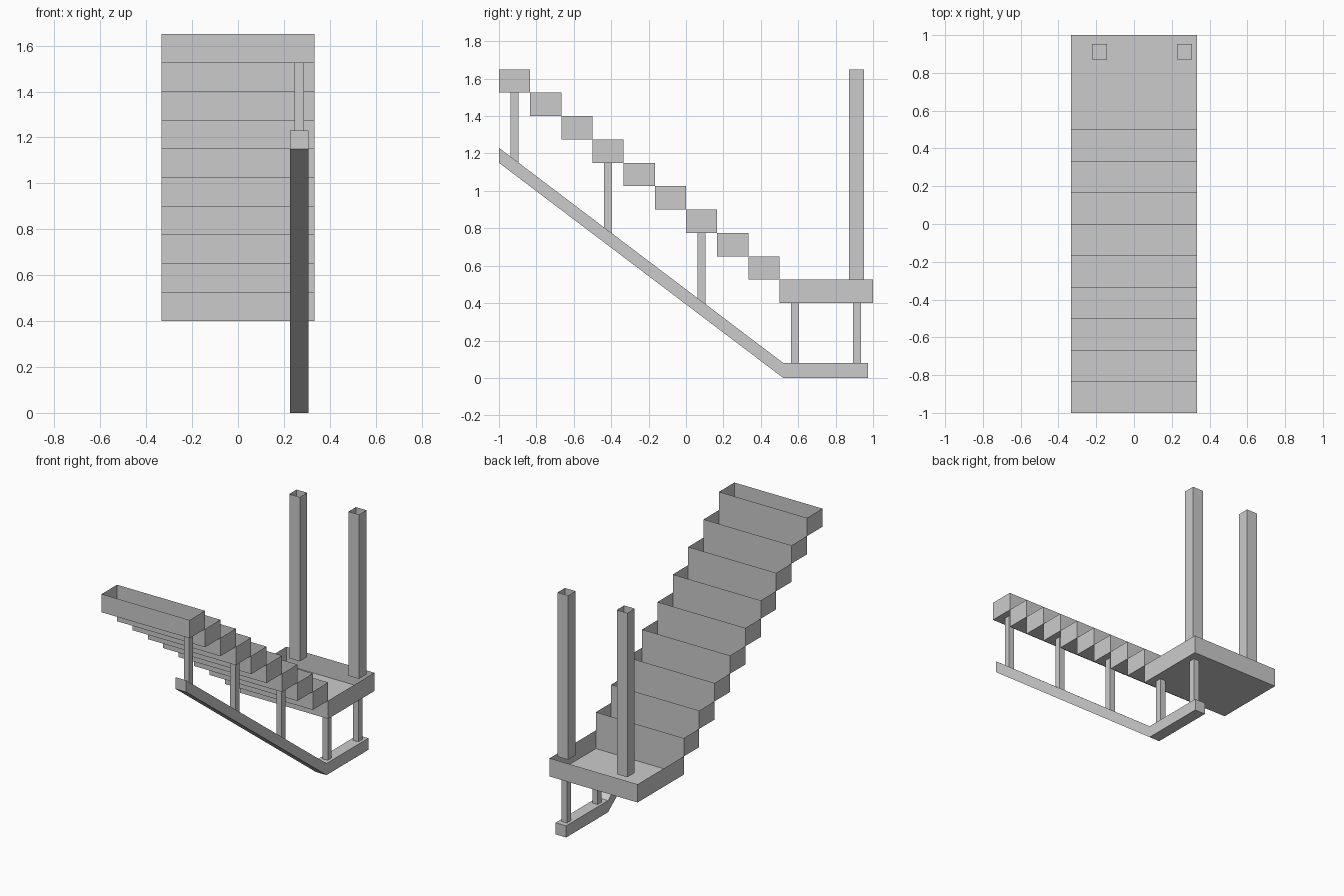
import bpy
import bmesh

default = bpy.data.objects.get("Cube")
if default:
    bpy.data.objects.remove(default, do_unlink=True)

grey = bpy.data.materials.new("plain_grey")
grey.use_nodes = True
colour = (0.6, 0.6, 0.6, 1)
grey.diffuse_color = colour
grey.node_tree.nodes["Principled BSDF"].inputs["Base Color"].default_value = colour


def prism(name, profile, x0, x1, open_top=False):
    """Extrude a (y, z) outline from x0 to x1; optionally leave the top open."""
    bm = bmesh.new()
    face = bm.faces.new([bm.verts.new((x0, y, z)) for y, z in profile])
    ext = bmesh.ops.extrude_face_region(bm, geom=[face], use_keep_orig=True)
    moved = [v for v in ext["geom"] if isinstance(v, bmesh.types.BMVert)]
    bmesh.ops.translate(bm, verts=moved, vec=(x1 - x0, 0, 0))
    bmesh.ops.recalc_face_normals(bm, faces=bm.faces)
    if open_top:
        tops = [f for f in bm.faces if f.normal.z > 0.9]
        bmesh.ops.delete(bm, geom=tops, context='FACES')
    mesh = bpy.data.meshes.new(name)
    bm.to_mesh(mesh)
    bm.free()
    mesh.materials.append(grey)
    obj = bpy.data.objects.new(name, mesh)
    bpy.context.collection.objects.link(obj)
    return obj


def tray(name, x0, x1, y0, y1, z0, z1):
    """Box with no lid."""
    return prism(name, [(y0, z0), (y1, z0), (y1, z1), (y0, z1)], x0, x1, True)


half, rise, run, base = 1 / 3, 0.125, 1 / 6, 0.4

# Landing and the nine steps above it
tray("landing", -half, half, 0.5, 1, base, base + rise)
for i in range(1, 10):
    y = 0.5 - i * run
    z = base + i * rise
    tray(f"step_{i}", -half, half, y, y + run, z, z + rise)

# Tall hollow posts at the back of the landing
for name, x in (("left_post", 0.267), ("right_post", -0.182)):
    tray(name, x - 0.04, x + 0.04, 0.872, 0.952, base + rise, 1.65)

# Lower rail: sloped run with a flat foot
rail_x, thick, bend, top = 0.267, 0.08, 0.52, 1.15
prism("lower_rail",
      [(-1, top), (bend, 0), (0.973, 0), (0.973, thick), (bend, thick), (-1, top + thick)],
      rail_x - 0.04, rail_x + 0.04)


def rail_top(y):
    return thick + max(0, (bend - y) * top / (bend + 1))


# Struts joining the rail to the stair underside
for i, (y, z) in enumerate([(0.915, base), (0.583, base), (0.083, base + 3 * rise),
                            (-0.417, base + 6 * rise), (-0.917, base + 9 * rise)]):
    a, b = y - 0.021, y + 0.021
    prism(f"strut_{i + 1}", [(a, rail_top(a)), (b, rail_top(b)), (b, z), (a, z)],
          rail_x - 0.02, rail_x + 0.02)
